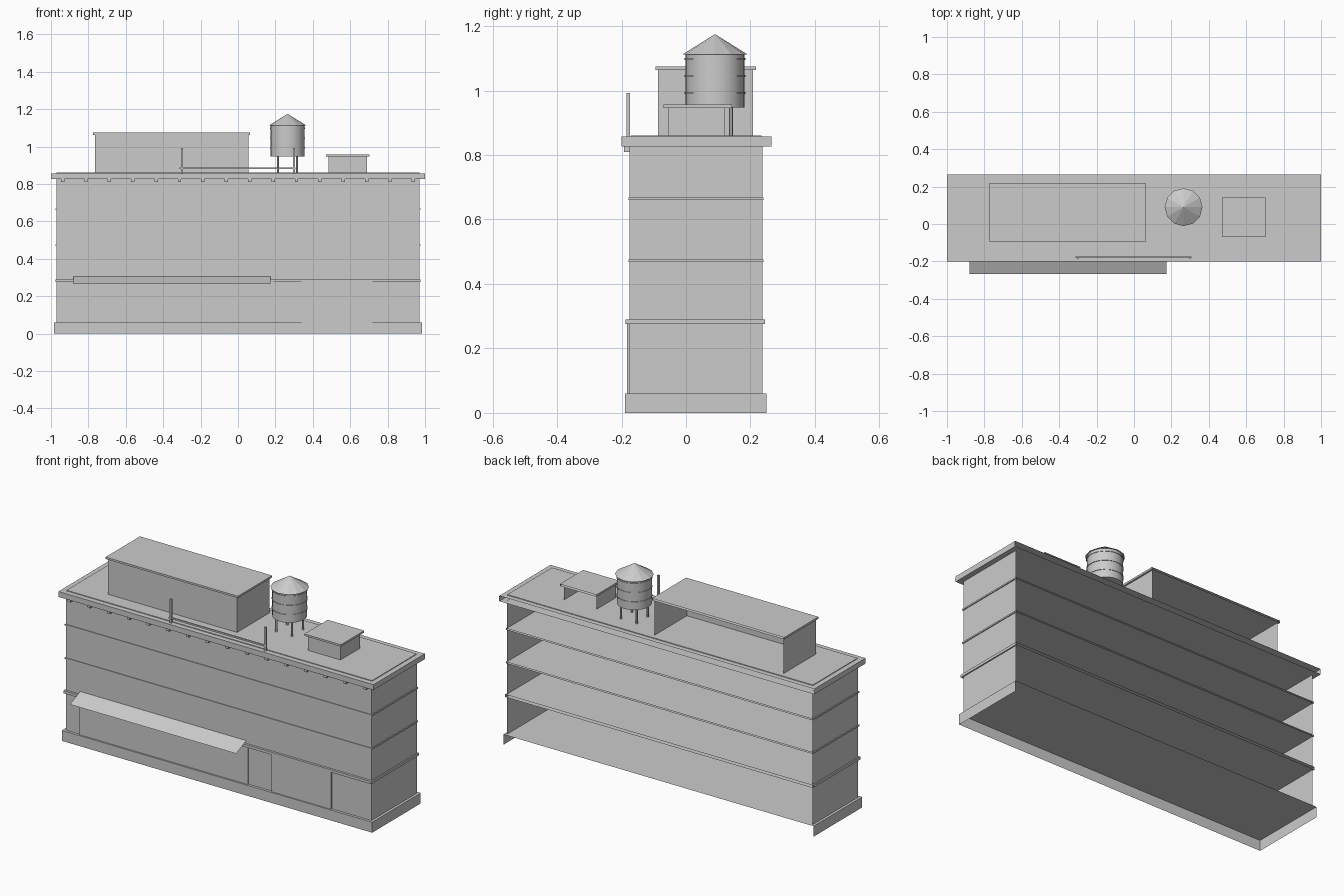
import bpy, bmesh, math
from mathutils import Vector

if "Cube" in bpy.data.objects:
    bpy.data.objects.remove(bpy.data.objects["Cube"])

grey = bpy.data.materials.new("light_grey")
grey.diffuse_color = (0.6, 0.6, 0.6, 1)
grey.use_nodes = True
grey.node_tree.nodes["Principled BSDF"].inputs["Base Color"].default_value = grey.diffuse_color


def finish(name, bm):
    me = bpy.data.meshes.new(name)
    bm.to_mesh(me)
    bm.free()
    me.materials.append(grey)
    ob = bpy.data.objects.new(name, me)
    bpy.context.collection.objects.link(ob)
    return ob


def add_box(bm, x, y, z, drop=()):
    """Box from ranges; drop lists the outward directions left open."""
    v = [bm.verts.new((a, b, c)) for a in x for b in y for c in z]
    quads = {"-x": (0, 1, 3, 2), "+x": (4, 6, 7, 5), "-y": (0, 4, 5, 1),
             "+y": (2, 3, 7, 6), "-z": (0, 2, 6, 4), "+z": (1, 5, 7, 3)}
    for d, q in quads.items():
        if d not in drop:
            bm.faces.new([v[i] for i in q])


def box(name, x, y, z, drop=()):
    bm = bmesh.new()
    add_box(bm, x, y, z, drop)
    return finish(name, bm)


def drum(name, centre, r1, r2, z, sides=12):
    bm = bmesh.new()
    bmesh.ops.create_cone(bm, cap_ends=True, segments=sides, radius1=r1,
                          radius2=r2, depth=z[1] - z[0])
    bmesh.ops.translate(bm, verts=bm.verts,
                        vec=Vector((centre[0], centre[1], sum(z) / 2)))
    return finish(name, bm)


BACK = ("+y",)
SHELL = ("+y", "-z")

# Main body, open at the back
box("plinth", (-0.985, 0.985), (-0.19, 0.25), (0, 0.06), SHELL)
box("walls", (-0.97, 0.97), (-0.175, 0.237), (0.06, 0.827), ("+y", "-z", "+z"))

# Floors that show outside as thin string courses
box("first_floor_course", (-0.977, 0.977), (-0.188, 0.245), (0.275, 0.29), BACK)
for i, z in enumerate((0.472, 0.664)):
    box(f"upper_floor_course_{i}", (-0.975, 0.975), (-0.179, 0.241),
        (z - 0.004, z + 0.004), BACK)

# Cornice, roof plate and brackets
box("cornice", (-1, 1), (-0.2, 0.265), (0.826, 0.857), BACK)
box("roof_plate", (-0.97, 0.97), (-0.17, 0.235), (0.857, 0.861), ("-z",))
bm = bmesh.new()
for i in range(16):
    x = -0.9375 + 0.125 * i
    add_box(bm, (x - 0.009, x + 0.009), (-0.192, -0.175), (0.81, 0.826), BACK)
finish("cornice_brackets", bm)

# Shop front, entrance panel and sloping awning
box("shop_window", (-0.88, 0.19), (-0.181, -0.175), (0.06, 0.276), BACK)
box("entrance_panel", (0.34, 0.72), (-0.183, -0.175), (0.06, 0.276), BACK)
bm = bmesh.new()
bm.faces.new([bm.verts.new(p) for p in (
    (-0.88, -0.266, 0.266), (0.175, -0.266, 0.266),
    (0.175, -0.175, 0.306), (-0.88, -0.175, 0.306))])
finish("awning", bm)

# Roof buildings
box("penthouse", (-0.765, 0.055), (-0.087, 0.208), (0.86, 1.064), SHELL)
box("penthouse_cap", (-0.775, 0.065), (-0.094, 0.217), (1.063, 1.074), BACK)
box("stair_hut", (0.485, 0.69), (-0.056, 0.12), (0.86, 0.946), SHELL)
box("stair_hut_cap", (0.47, 0.702), (-0.07, 0.142), (0.946, 0.957), BACK)

# Rooftop posts with a rail
for i, x in enumerate((-0.3, 0.3)):
    box(f"rail_post_{i}", (x - 0.005, x + 0.005), (-0.184, -0.174), (0.857, 0.993))
box("rail", (-0.312, 0.308), (-0.183, -0.175), (0.88, 0.889))

# Water tank on four legs
c = (0.265, 0.09)
for i, (sx, sy) in enumerate(((-1, -1), (1, -1), (1, 1), (-1, 1))):
    drum(f"tank_leg_{i}", (c[0] + 0.05 * sx, c[1] + 0.05 * sy), 0.006, 0.006,
         (0.857, 0.948), 6)
round_parts = [drum("tank", c, 0.091, 0.091, (0.947, 1.115), 24)]
for i, z in enumerate((0.992, 1.045, 1.098)):
    round_parts.append(drum(f"tank_band_{i}", c, 0.094, 0.094,
                            (z - 0.003, z + 0.003), 24))
drum("tank_roof", c, 0.101, 0, (1.112, 1.175), 12)
for ob in round_parts:
    bpy.ops.object.select_all(action='DESELECT')
    ob.select_set(True)
    bpy.context.view_layer.objects.active = ob
    bpy.ops.object.shade_smooth_by_angle(angle=math.radians(35))
